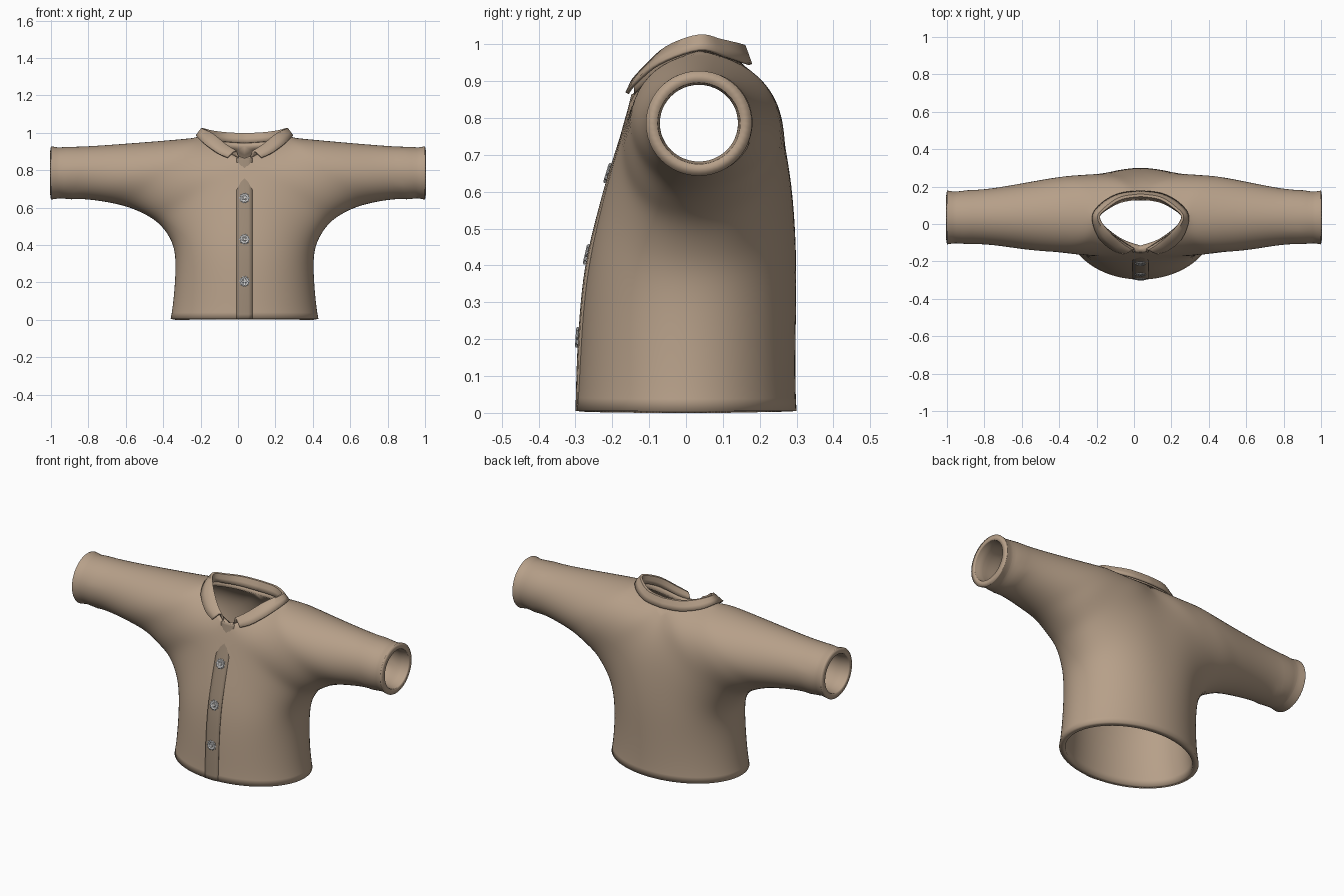
import bpy, bmesh, math
from mathutils import Vector

if "Cube" in bpy.data.objects:
    bpy.data.objects.remove(bpy.data.objects["Cube"])

CX = 0.035  # centre line of the torso
STEPS, ACROSS = 5, 24


def material(name, col):
    m = bpy.data.materials.new(name)
    m.diffuse_color = (*col, 1)
    m.use_nodes = True
    m.node_tree.nodes["Principled BSDF"].inputs["Base Color"].default_value = m.diffuse_color
    return m


CLOTH = material("cloth", (0.47, 0.35, 0.25))
TRIM = material("trim", (0.33, 0.25, 0.18))
METAL = material("button_grey", (0.6, 0.6, 0.61))


def finish(name, bm, mat, angle=40, thick=0, offset=-1):
    bmesh.ops.remove_doubles(bm, verts=bm.verts, dist=0.0008)
    bmesh.ops.recalc_face_normals(bm, faces=bm.faces)
    # the foremost face must look towards -y
    f = min(bm.faces, key=lambda f: f.calc_center_median().y)
    if f.normal.y > 0:
        bmesh.ops.reverse_faces(bm, faces=bm.faces)
    me = bpy.data.meshes.new(name)
    bm.to_mesh(me)
    bm.free()
    ob = bpy.data.objects.new(name, me)
    bpy.context.collection.objects.link(ob)
    me.materials.append(mat)
    if thick:
        mod = ob.modifiers.new("thickness", "SOLIDIFY")
        mod.thickness, mod.offset = thick, offset
    bpy.ops.object.select_all(action="DESELECT")
    ob.select_set(True)
    bpy.context.view_layer.objects.active = ob
    bpy.ops.object.shade_smooth_by_angle(angle=math.radians(angle))
    return ob


def spline(rows, breaks=(), steps=STEPS):
    """Catmull-Rom through rows of numbers, with corners at the break indices."""
    out, n = [], len(rows)
    for i in range(n - 1):
        p1, p2 = rows[i], rows[i + 1]
        p0 = p1 if i == 0 or i in breaks else rows[i - 1]
        p3 = p2 if i + 2 >= n or i + 1 in breaks else rows[i + 2]
        for s in range(steps):
            t = s / steps
            out.append([0.5 * (2 * b + (c - a) * t + (2 * a - 5 * b + 4 * c - d) * t * t
                               + (3 * b - a - 3 * c + d) * t ** 3)
                        for a, b, c, d in zip(p0, p1, p2, p3)])
    return out + [list(rows[-1])]


def add_grid(bm, pts):
    vs = [[bm.verts.new(p) for p in row] for row in pts]
    for a, b in zip(vs, vs[1:]):
        for i in range(len(a) - 1):
            bm.faces.new((a[i], a[i + 1], b[i + 1], b[i]))


def place_x(X, side):
    """Half-body X to world x; the sleeves stretch so both cuffs end at 1."""
    if X > 0.4:
        X = 0.4 + (X - 0.4) * (0.6 - side * CX) / 0.6
    return CX + side * X


# jacket outlines: side seam and underarm (x, z, y), hem to cuff
OUTER = [(.395, .005, 0), (.377, .18, 0), (.372, .33, .005), (.39, .41, .01), (.43, .475, .02),
         (.475, .52, .025), (.52, .55, .03), (.57, .575, .035), (.63, .597, .035),
         (.69, .613, .035), (.76, .628, .035), (.85, .64, .035), (.955, .65, .035),
         (.97, .648, .035), (1, .643, .035)]
# shoulder line (x, z, y, front depth, back depth)
SHOULDER = [(.235, .985, .035, .195, .225), (.33, .975, .035, .19, .212), (.48, .961, .035, .178, .19),
            (.7, .943, .035, .152, .162), (.955, .922, .035, .138, .138), (.97, .923, .035, .139, .139),
            (1, .928, .035, .144, .144)]
# centre line then neckline (x, z, y, depth)
FRONT = [(0, .005, -.297, .297), (0, .2, -.29, .29), (0, .4, -.27, .276), (0, .6, -.222, .238),
         (0, .77, -.17, .213), (0, .865, -.145, .203), (.1, .9, -.105, .203), (.19, .955, -.03, .2)]
BACK = [(0, .005, .30, .30), (0, .2, .30, .30), (0, .4, .302, .298), (0, .6, .288, .284),
        (0, .8, .25, .262), (0, .95, .15, .25), (.1, .957, .135, .24), (.18, .972, .09, .233)]
# squareness of each cross-section (1 is elliptical)
SQUARE = [1, 1, .95, .85, .78, .78, .82, .9, .97] + [1] * 6


def panel(sign):
    """Half panel as rows of (X, y, z); sign -1 is front, +1 is back."""
    keys = list(FRONT if sign < 0 else BACK)
    keys += [(a, b, c, d if sign < 0 else e) for a, b, c, d, e in SHOULDER]
    inner = spline([(*k, p) for k, p in zip(keys, SQUARE)], (5, 8, 12))
    rows = []
    for (x, z, y, d, p), (ox, oz, yc) in zip(inner, spline(OUTER, (12,))):
        th0 = math.asin(max(0, min(1, sign * (y - yc) / d)) ** (1 / p))
        if th0 < 0.01:
            th0 = 0
        row = []
        for k in range(ACROSS + 1):
            th = th0 + (math.pi - th0) * k / ACROSS
            t = (math.cos(th0) - math.cos(th)) / (math.cos(th0) + 1)
            row.append((x + (ox - x) * t, yc + sign * d * max(0, math.sin(th)) ** p,
                        z + (oz - z) * t))
        rows.append(row)
    return rows


# jacket body with sleeves, relaxed so the panels flow into each other
bm = bmesh.new()
front = panel(-1)
for rows in (front, panel(1)):
    for side in (-1, 1):
        add_grid(bm, [[(place_x(x, side), y, z) for x, y, z in r] for r in rows])
bmesh.ops.remove_doubles(bm, verts=bm.verts, dist=0.0008)
soft = [v for v in bm.verts if not v.is_boundary and abs(v.co.x) < 0.88]
for _ in range(25):
    bmesh.ops.smooth_vert(bm, verts=soft, factor=0.5, use_axis_x=True, use_axis_y=True, use_axis_z=True)
finish("jacket_body", bm, CLOTH, 35, 0.032)

# button placket down the front
centre = [Vector(r[0]) for r in front[:STEPS * 5 + 1]]
bm = bmesh.new()
add_grid(bm, [[(CX + x, p.y - 0.003 + 2 * x * x, p.z) for x in (-.042, -.02, 0, .02, .042)]
              for p in centre])
finish("placket", bm, TRIM, 40, 0.012)

# folded collar: stand base, fold and outer edge at each station, back to front
COLLAR = [((0, .135, .945), (0, .15, .994), (0, .175, .945)),
          ((.1, .12, .952), (.1, .135, .999), (.115, .16, .95)),
          ((.18, .08, .965), (.175, .09, 1.009), (.21, .107, .968)),
          ((.222, .035, .975), (.222, .035, 1.02), (.256, .035, .985)),
          ((.175, -.04, .945), (.168, -.045, .99), (.222, -.073, .948)),
          ((.09, -.10, .89), (.1, -.105, .935), (.15, -.138, .895)),
          ((.03, -.136, .865), (.045, -.14, .9), (.09, -.16, .867))]
rows = spline([[c for p in st for c in p] for st in COLLAR])
bm = bmesh.new()
for side in (-1, 1):
    pts = []
    for r in rows:
        base, top, edge = Vector(r[:3]), Vector(r[3:6]), Vector(r[6:])
        out = (edge - base) * 0.2
        prof = [base, base.lerp(top, .5), top, top + out, edge.lerp(top + out, .5), edge]
        pts.append([(CX + side * p.x, p.y, p.z) for p in prof])
    add_grid(bm, pts)
finish("collar", bm, CLOTH, 50, 0.01, 0)

# scalloped buttons with a raised centre and four holes
for n, z in enumerate((.65, .43, .205)):
    i = min(range(len(centre) - 1), key=lambda j: abs(centre[j].z - z))
    a, b = centre[i], centre[i + 1]
    up = (b - a).normalized()
    pos = Vector((CX, a.y + (b.y - a.y) * (z - a.z) / (b.z - a.z) - 0.003, z))
    right = Vector((1, 0, 0))
    normal = right.cross(up)
    bm = bmesh.new()
    grid = []
    for r, h, lobe in ((.026, 0, .003), (.027, .004, .003), (.023, .007, .002), (.016, .0065, 0),
                       (.013, .004, 0), (.009, .004, 0), (.0075, .007, 0), (.0001, .007, 0)):
        ring = []
        for k in range(61):
            an = 2 * math.pi * k / 60
            rr = r + lobe * math.cos(10 * an)
            ring.append(pos + right * rr * math.cos(an) + up * rr * math.sin(an) + normal * h)
        grid.append(ring)
    add_grid(bm, grid)
    finish(f"button_{n + 1}", bm, METAL, 35)
    bm = bmesh.new()
    for sx in (-1, 1):
        for sz in (-1, 1):
            c = pos + normal * .0074 + right * sx * .003 + up * sz * .003
            bm.faces.new([bm.verts.new(c + right * .0015 * math.cos(q * math.pi / 4)
                                       + up * .0015 * math.sin(q * math.pi / 4)) for q in range(8)])
    finish(f"button_holes_{n + 1}", bm, TRIM)
